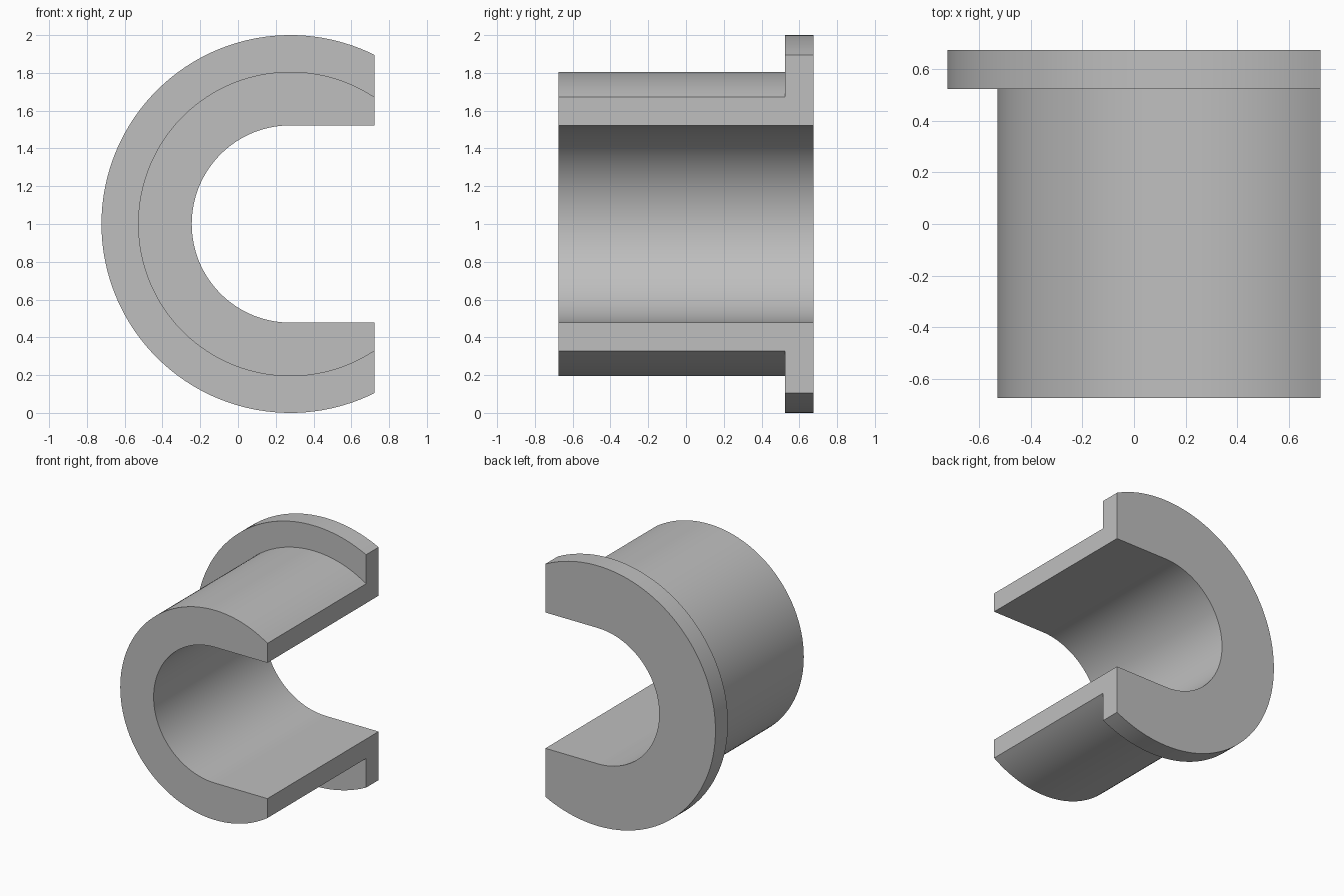
import bpy, bmesh
from math import sin, cos, acos, pi, radians

cube = bpy.data.objects.get("Cube")
if cube:
    bpy.data.objects.remove(cube, do_unlink=True)

# Main dimensions
AXIS_X, AXIS_Z = 0.277, 1.0
CUT_X = 0.723
BORE_R, SLEEVE_R, FLANGE_R = 0.522, 0.806, 1.0
FRONT, SHOULDER, BACK = -0.675, 0.523, 0.675
STEPS = 96


def arc(radius, start):
    """Open arc, mirrored about the horizontal, running round the closed side."""
    return [(AXIS_X + radius * cos(a), AXIS_Z + radius * sin(a))
            for a in (start + (2 * pi - 2 * start) * i / STEPS for i in range(STEPS + 1))]


def outer_arc(radius):
    """Arc trimmed where it meets the flat cut."""
    return arc(radius, acos((CUT_X - AXIS_X) / radius))


# Slotted bore: half circle plus straight walls out to the cut
bore = [(CUT_X, AXIS_Z + BORE_R)] + arc(BORE_R, pi / 2)[1:-1] + [(CUT_X, AXIS_Z - BORE_R)]
bore[1] = (AXIS_X, AXIS_Z + BORE_R)
bore[-2] = (AXIS_X, AXIS_Z - BORE_R)
sleeve, flange = outer_arc(SLEEVE_R), outer_arc(FLANGE_R)

# L-shaped wall section swept round the axis
section = [(bore, FRONT), (sleeve, FRONT), (sleeve, SHOULDER),
           (flange, SHOULDER), (flange, BACK), (bore, BACK)]
bm = bmesh.new()
rings = [[bm.verts.new((path[i][0], y, path[i][1])) for path, y in section]
         for i in range(STEPS + 1)]
for a, b in zip(rings, rings[1:]):
    for j in range(len(section)):
        k = (j + 1) % len(section)
        bm.faces.new((a[j], a[k], b[k], b[j]))

# Flat cut faces
bm.faces.new(rings[0])
bm.faces.new(rings[-1])
bmesh.ops.recalc_face_normals(bm, faces=bm.faces)

mesh = bpy.data.meshes.new("flanged_split_bushing")
bm.to_mesh(mesh)
bm.free()
bushing = bpy.data.objects.new("flanged_split_bushing", mesh)
bpy.context.collection.objects.link(bushing)

# Plain grey
grey = bpy.data.materials.new("plain_grey")
grey.use_nodes = True
colour = (0.52, 0.52, 0.52, 1)
grey.diffuse_color = colour
grey.node_tree.nodes["Principled BSDF"].inputs["Base Color"].default_value = colour
mesh.materials.append(grey)

bpy.ops.object.select_all(action="DESELECT")
bushing.select_set(True)
bpy.context.view_layer.objects.active = bushing
bpy.ops.object.shade_smooth_by_angle(angle=radians(30))
